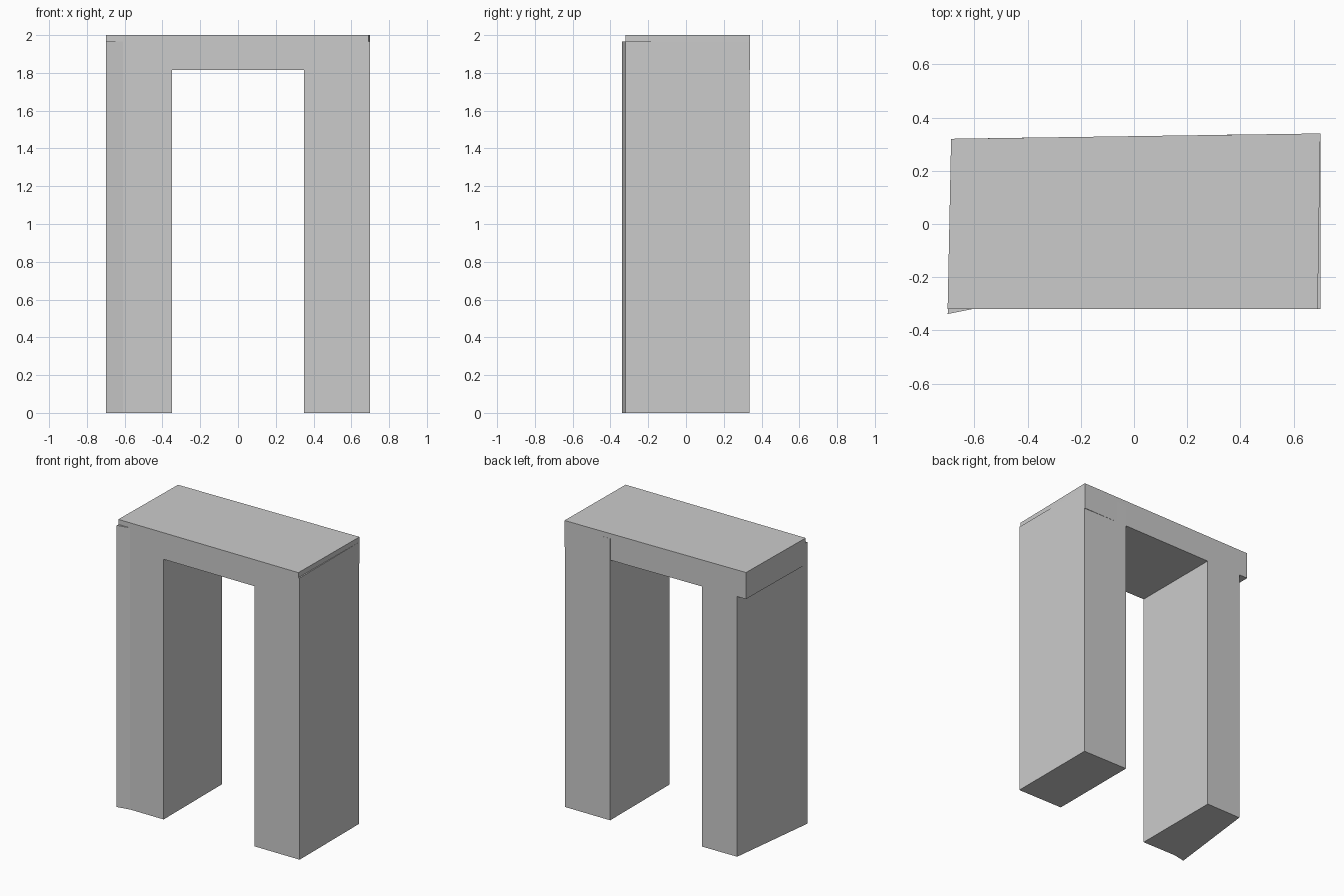
import bpy
import bmesh

cube = bpy.data.objects.get("Cube")
if cube:
    bpy.data.objects.remove(cube, do_unlink=True)

# Plain grey stone
stone = bpy.data.materials.new("light_grey")
stone.use_nodes = True
colour = (0.6, 0.6, 0.6, 1)
stone.diffuse_color = colour
stone.node_tree.nodes["Principled BSDF"].inputs["Base Color"].default_value = colour


def prism(name, outline, bottom, top):
    """Extrude a floor-plan outline between two heights."""
    bm = bmesh.new()
    base = bm.faces.new([bm.verts.new((x, y, bottom)) for x, y in outline])
    grown = bmesh.ops.extrude_face_region(bm, geom=[base])
    raised = [v for v in grown["geom"] if isinstance(v, bmesh.types.BMVert)]
    bmesh.ops.translate(bm, verts=raised, vec=(0, 0, top - bottom))
    bmesh.ops.recalc_face_normals(bm, faces=bm.faces)
    mesh = bpy.data.meshes.new(name)
    bm.to_mesh(mesh)
    bm.free()
    mesh.materials.append(stone)
    obj = bpy.data.objects.new(name, mesh)
    bpy.context.collection.objects.link(obj)
    return obj


LEG_TOP = 1.965
FRONT = -0.32

# Straight leg on the +x side
prism("left_leg", [(0.35, FRONT), (0.70, FRONT), (0.70, 0.336), (0.35, 0.336)],
      0, LEG_TOP)

# Skewed leg on the -x side, with a small flare at its front outer corner
prism("right_leg", [(-0.35, FRONT), (-0.35, 0.325), (-0.62, 0.321),
                    (-0.70, -0.338), (-0.61, FRONT)], 0, LEG_TOP)

# Slightly uneven lintel slab over both legs
prism("lintel", [(-0.70, FRONT), (0.69, FRONT), (0.70, 0.34), (-0.687, 0.32)],
      1.815, 2.0)
